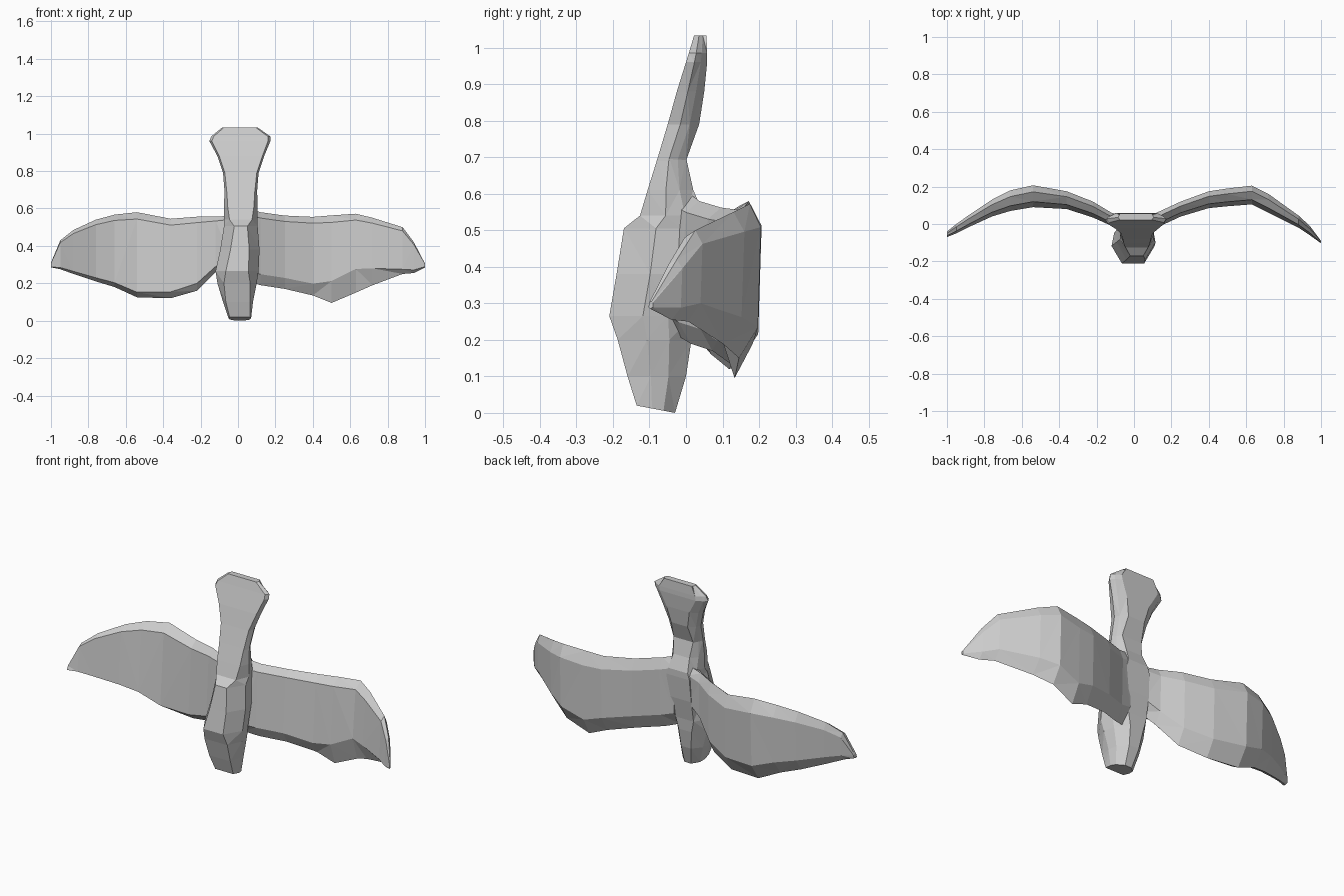
import bpy, bmesh


def loft(name, rings):
    """Skin closed rings of equal size, cap both ends, keep flat facets."""
    bm = bmesh.new()
    loops = [[bm.verts.new(p) for p in ring] for ring in rings]
    n = len(loops[0])
    for a, b in zip(loops, loops[1:]):
        for i in range(n):
            j = (i + 1) % n
            bm.faces.new((a[i], a[j], b[j], b[i]))
    bm.faces.new(loops[0])
    bm.faces.new(loops[-1])
    bmesh.ops.triangulate(bm, faces=bm.faces[:])
    bmesh.ops.recalc_face_normals(bm, faces=bm.faces[:])
    mesh = bpy.data.meshes.new(name)
    bm.to_mesh(mesh)
    bm.free()
    obj = bpy.data.objects.new(name, mesh)
    bpy.context.collection.objects.link(obj)
    return obj


def body_ring(z, yf, yb, xc, wf, wm, wb, tilt=0.0):
    """Eight-sided section: front width, middle width and back width."""
    d = yb - yf
    half = [(wf, 0.0), (wm, 0.4), (wm * 0.88, 0.7), (wb, 1.0)]
    half += [(-w, t) for w, t in reversed(half)]
    return [(xc + w, yf + d * t, z - tilt * t) for w, t in half]


# Body: z, front y, back y, centre x, half widths front / middle / back, tilt
body = [
    (0.02, -0.135, -0.03, 0.01, 0.055, 0.06, 0.02, 0.02),
    (0.10, -0.16, 0.00, 0.00, 0.065, 0.08, 0.03),
    (0.20, -0.187, 0.015, -0.005, 0.07, 0.105, 0.04),
    (0.265, -0.21, 0.02, -0.005, 0.06, 0.115, 0.055),
    (0.38, -0.19, 0.04, 0.01, 0.05, 0.105, 0.07),
    (0.505, -0.17, 0.05, 0.015, 0.035, 0.09, 0.07),
    (0.54, -0.126, 0.05, 0.015, 0.06, 0.09, 0.06),
    (0.61, -0.105, 0.02, 0.015, 0.07, 0.09, 0.05),
    (0.70, -0.077, 0.00, 0.015, 0.075, 0.087, 0.06),
]
loft("body", [body_ring(*r) for r in body])

# Tail fan: widens upward and thins toward the rim
tail = [
    (0.69, -0.08, 0.00, 0.015, 0.075, 0.087, 0.06),
    (0.79, -0.05, 0.036, 0.015, 0.085, 0.095, 0.05),
    (0.88, -0.025, 0.05, 0.015, 0.115, 0.125, 0.07),
    (0.96, 0.00, 0.058, 0.01, 0.15, 0.163, 0.11),
    (0.985, 0.008, 0.058, 0.015, 0.145, 0.158, 0.11),
    (1.033, 0.022, 0.056, 0.01, 0.085, 0.095, 0.085),
]
loft("tail_fan", [body_ring(*r) for r in tail])


def wing(name, stations):
    """Station: x, top z, bottom z, front y, back y, height of lower front edge."""
    rings = []
    for x, zt, zb, yf, yb, low in stations:
        section = [(1.0, 0.7), (0.92, 0.25), (low, 0.0),
                   (0.0, 0.4), (0.2, 0.92), (0.85, 1.0)]
        rings.append([(x, yf + v * (yb - yf), zb + u * (zt - zb))
                      for u, v in section])
    loft(name, rings)


# Wings: leading edge up, trailing edge down, tips swept forward
wing("right_wing", [
    (0.05, 0.60, 0.21, -0.06, 0.04, 0.15),
    (0.12, 0.58, 0.19, -0.02, 0.06, 0.15),
    (0.25, 0.562, 0.17, 0.04, 0.12, 0.15),
    (0.40, 0.555, 0.135, 0.085, 0.175, 0.15),
    (0.50, 0.563, 0.095, 0.095, 0.19, 0.25),
    (0.63, 0.572, 0.15, 0.105, 0.205, 0.3),
    (0.72, 0.55, 0.19, 0.06, 0.16, 0.25),
    (0.88, 0.50, 0.25, -0.02, 0.045, 0.1),
    (0.94, 0.42, 0.255, -0.06, -0.01, 0.1),
    (1.00, 0.305, 0.285, -0.103, -0.09, 0.2),
])
wing("left_wing", [
    (-0.04, 0.56, 0.32, -0.06, 0.04, 0.1),
    (-0.12, 0.557, 0.26, -0.01, 0.06, 0.1),
    (-0.22, 0.556, 0.16, 0.035, 0.12, 0.1),
    (-0.36, 0.545, 0.12, 0.08, 0.175, 0.08),
    (-0.54, 0.58, 0.125, 0.09, 0.207, 0.06),
    (-0.66, 0.567, 0.18, 0.07, 0.18, 0.06),
    (-0.76, 0.54, 0.21, 0.04, 0.13, 0.06),
    (-0.88, 0.485, 0.25, -0.015, 0.05, 0.06),
    (-0.95, 0.43, 0.275, -0.05, 0.00, 0.06),
    (-1.00, 0.31, 0.285, -0.07, -0.04, 0.1),
])
